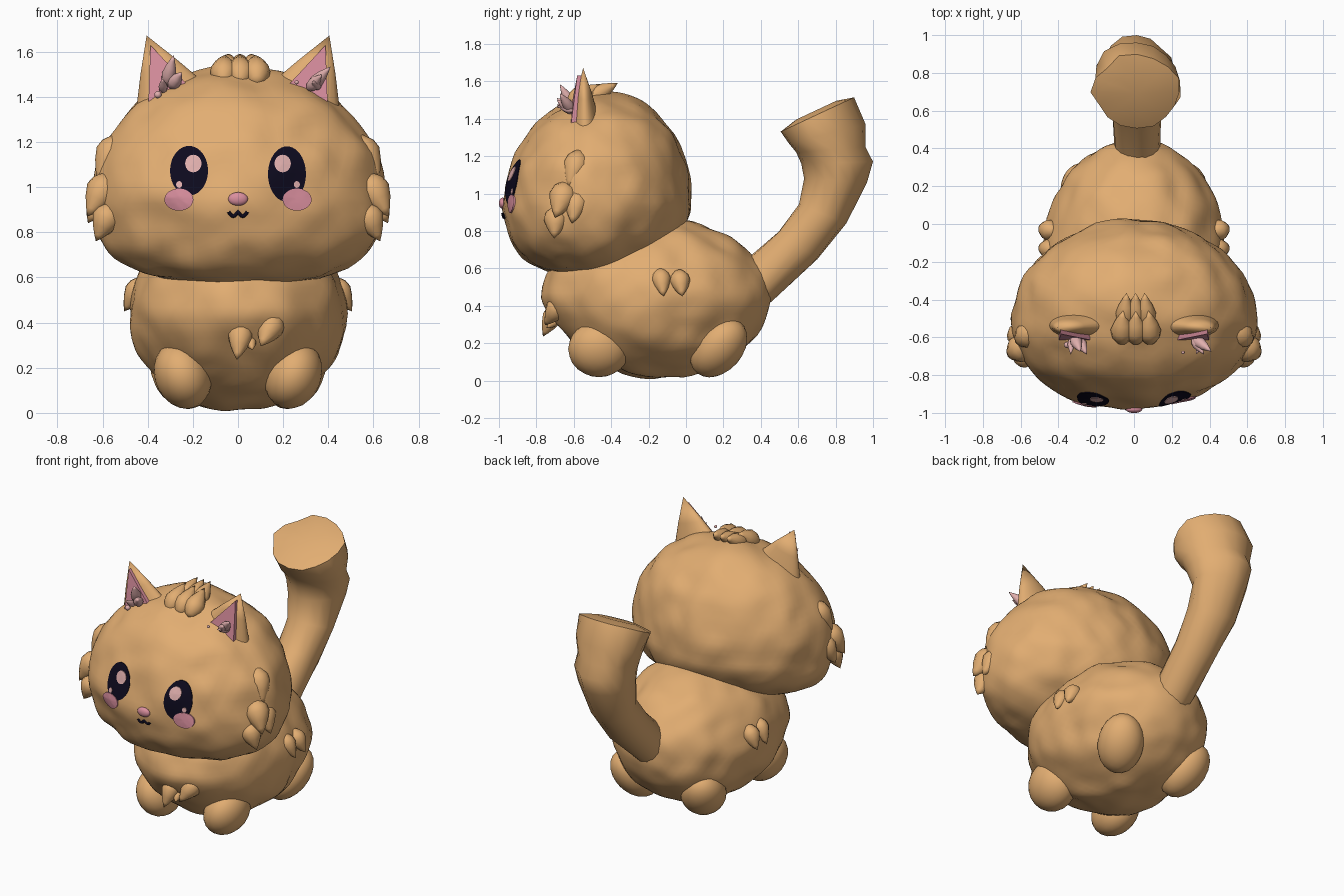
import bpy, bmesh, math
from mathutils import Vector, noise
from mathutils.bvhtree import BVHTree

if "Cube" in bpy.data.objects:
    bpy.data.objects.remove(bpy.data.objects["Cube"])


def material(name, r, g, b):
    m = bpy.data.materials.new(name)
    m.use_nodes = True
    m.diffuse_color = (r, g, b, 1)
    bsdf = next(n for n in m.node_tree.nodes if n.type == "BSDF_PRINCIPLED")
    bsdf.inputs["Base Color"].default_value = (r, g, b, 1)
    return m


FUR = material("ginger_fur", 0.76, 0.42, 0.168)
PINK = material("pink", 0.70, 0.275, 0.345)
PALE = material("pale_pink", 0.75, 0.43, 0.42)
DARK = material("dark_navy", 0.004, 0.003, 0.013)


def finish(bm, name, mat, angle=50):
    bmesh.ops.recalc_face_normals(bm, faces=bm.faces[:])
    me = bpy.data.meshes.new(name)
    bm.to_mesh(me)
    bm.free()
    me.materials.append(mat)
    for p in me.polygons:
        p.use_smooth = True
    me.set_sharp_from_angle(angle=math.radians(angle))
    ob = bpy.data.objects.new(name, me)
    bpy.context.collection.objects.link(ob)
    return ob


def blob(shape, lumps=0.0, detail=5):
    """Unit sphere reshaped by a function, with soft fur lumps."""
    bm = bmesh.new()
    bmesh.ops.create_icosphere(bm, subdivisions=detail, radius=1)
    for v in bm.verts:
        d = v.co.copy()
        p = Vector(shape(d))
        n = noise.noise(p * 5.5) + 0.5 * noise.noise(p * 9)
        v.co = p + d * n * lumps
    return bm


def ellipsoid(name, centre, radii, mat, lean=(0, 0)):
    c, r = Vector(centre), radii
    bm = blob(lambda d: c + Vector((d.x * r[0] + lean[0] * d.z,
                                    d.y * r[1] + lean[1] * d.z, d.z * r[2])), detail=3)
    return finish(bm, name, mat)


def loft(name, rings, mat, angle=50):
    """Skin a list of closed rings; a one-point ring closes to a tip."""
    bm = bmesh.new()
    loops = [[bm.verts.new(p) for p in r] for r in rings]
    for a, b in zip(loops, loops[1:]):
        n = max(len(a), len(b))
        for i in range(n):
            j = (i + 1) % n
            if len(a) == 1:
                bm.faces.new((a[0], b[i], b[j]))
            elif len(b) == 1:
                bm.faces.new((a[i], a[j], b[0]))
            else:
                bm.faces.new((a[i], a[j], b[j], b[i]))
    for end in (loops[0], loops[-1]):
        if len(end) > 2:
            bm.faces.new(end)
    return finish(bm, name, mat, angle)


def ring(c, u, v, n):
    return [c + u * math.cos(t) + v * math.sin(t)
            for t in (2 * math.pi * i / n for i in range(n))]


def tuft(name, base, tip, r, mat=FUR):
    """Plump pointed lock of fur from base to tip."""
    a, b = Vector(base), Vector(tip)
    q = (b - a).to_track_quat("Z", "Y")
    u, v = q @ Vector((r, 0, 0)), q @ Vector((0, r, 0))
    prof = ((0.08, 0.5), (0.25, 0.9), (0.42, 1), (0.65, 0.72), (0.85, 0.34))
    rings = [[a]] + [ring(a.lerp(b, t), u * k, v * k, 12) for t, k in prof] + [[b]]
    return loft(name, rings, mat, 70)


# Head: widest low at the cheeks, flatter underneath
def head_shape(d):
    low = min(d.z, 0) ** 2
    return (d.x * 0.65 * (1 + 0.3 * low),
            -0.475 + d.y * 0.5 - 0.1 * low + 0.04 * max(d.z, 0) - 0.04 * d.x ** 2,
            0.955 + d.z * (0.58 if d.z > 0 else 0.395))


bm = blob(head_shape, lumps=0.02)
face = BVHTree.FromBMesh(bm)
finish(bm, "head", FUR)


def on_face(x, z, lift=0.0):
    hit = face.ray_cast(Vector((x, -3, z)), Vector((0, 1, 0)))[0]
    return Vector((x, hit.y - lift, z))


# Body: belly tucked in above the front paws
def body_shape(d):
    tuck = 1 + 0.22 * min(d.z, 0) if d.y < 0 else 1
    return d.x * 0.478, -0.16 + d.y * 0.61 * tuck, 0.44 + d.z * 0.43


finish(blob(body_shape, lumps=0.02), "body", FUR)

# Legs
for s, side in ((1, "left"), (-1, "right")):
    ellipsoid("front_leg_" + side, (s * 0.245, -0.465, 0.168), (0.128, 0.165, 0.15),
              FUR, (s * 0.018, 0.0))
    ellipsoid("back_leg_" + side, (s * 0.25, 0.175, 0.175), (0.135, 0.145, 0.158),
              FUR, (s * 0.03, 0.05))

# Tail: inner edge (y, z), outer edge (y, z), half width
tail = ((0.26, 0.58, 0.38, 0.36, 0.11), (0.36, 0.67, 0.48, 0.43, 0.12),
        (0.49, 0.80, 0.70, 0.65, 0.13), (0.61, 0.94, 0.86, 0.84, 0.145),
        (0.635, 1.08, 0.97, 1.06, 0.17), (0.625, 1.16, 0.995, 1.17, 0.19),
        (0.60, 1.22, 0.96, 1.25, 0.20),
        (0.55, 1.27, 0.965, 1.37, 0.23), (0.505, 1.33, 0.89, 1.51, 0.23))
rings = []
for iy, iz, oy, oz, w in tail:
    a, b = Vector((0.015, iy, iz)), Vector((0.015, oy, oz))
    c = (a + b) / 2
    pts = ring(c, (b - a) / 2, Vector((w, 0, 0)), 16)
    rings.append([p + (p - c) * 0.15 * noise.noise(p * 7) for p in pts])
crown = sum(rings[-1], Vector()) / 16 + Vector((0, -0.01, 0.02))
rings.append([p.lerp(crown, 0.45) + Vector((0, 0, 0.015)) for p in rings[-1]])
rings.append([crown])
loft("tail", rings, FUR, 45)

# Ears with pink inner plates
for s, side in ((1, "left"), (-1, "right")):
    base, tip = Vector((s * 0.29, -0.535, 1.39)), Vector((s * 0.405, -0.55, 1.672))
    u, v = Vector((s * 0.162, 0, -0.055)), Vector((0, 0.072, 0))
    loft("ear_" + side, [ring(base, u, v, 24),
                         ring(base.lerp(tip, 0.5), u * 0.52, v * 0.56, 24), [tip]], FUR)
    tri = [Vector((s * 0.388, -0.582, 1.63)), Vector((s * 0.397, -0.615, 1.37)),
           Vector((s * 0.225, -0.615, 1.455))]
    loft("inner_ear_" + side, [tri, [p + Vector((0, 0.045, 0)) for p in tri]], PINK, 30)

# Pale fur in the ears
for i, (base, tip, r) in enumerate((
        ((-0.32, -0.59, 1.44), (-0.285, -0.675, 1.585), 0.032),
        ((-0.30, -0.60, 1.44), (-0.25, -0.69, 1.51), 0.03),
        ((-0.33, -0.60, 1.42), (-0.335, -0.69, 1.48), 0.02),
        ((0.31, -0.60, 1.43), (0.41, -0.675, 1.535), 0.03),
        ((0.31, -0.60, 1.43), (0.37, -0.69, 1.50), 0.027),
        ((0.36, -0.60, 1.44), (0.33, -0.69, 1.47), 0.02))):
    tuft(f"ear_fur_{i}", base, tip, r, PALE)
ellipsoid("ear_bead_left", (0.26, -0.68, 1.465), (0.009,) * 3, PALE)
ellipsoid("ear_bead_right", (-0.355, -0.64, 1.41), (0.016,) * 3, PALE)

# Crown tuft: overlapping rows of locks swept back
for i, x in enumerate((-0.065, 0.01, 0.085)):
    tuft(f"crown_front_{i}", (x, -0.635, 1.46), (x * 0.9, -0.46, 1.585), 0.062)
for i, x in enumerate((-0.05, 0.01, 0.07)):
    tuft(f"crown_back_{i}", (x, -0.55, 1.49), (x * 0.8, -0.365, 1.59), 0.052)

# Cheek and flank tufts, mostly sunk into the fur
side_tufts = (("cheek_high", (0.52, -0.56, 1.23), (0.625, -0.63, 1.03), 0.07),
              ("cheek_middle", (0.555, -0.63, 1.06), (0.668, -0.70, 0.87), 0.075),
              ("cheek_back", (0.57, -0.57, 1.02), (0.665, -0.61, 0.84), 0.065),
              ("cheek_low", (0.55, -0.69, 0.93), (0.63, -0.705, 0.76), 0.065),
              ("flank_front", (0.415, -0.14, 0.60), (0.505, -0.12, 0.45), 0.052),
              ("flank_back", (0.415, -0.04, 0.59), (0.505, -0.02, 0.45), 0.055))
for s, side in ((1, "left"), (-1, "right")):
    for name, a, b, r in side_tufts:
        tuft(f"{name}_tuft_{side}", (s * a[0], *a[1:]), (s * b[0], *b[1:]), r)

# Chest tufts
tuft("chest_tuft_middle", (0.02, -0.68, 0.41), (-0.005, -0.765, 0.235), 0.055)
tuft("chest_tuft_side", (0.175, -0.65, 0.44), (0.10, -0.755, 0.295), 0.06)
tuft("chest_tuft_small", (0.05, -0.69, 0.33), (0.065, -0.745, 0.28), 0.025)


# Face: thin plates hugging the head for eyes, highlights and blush
def plate(name, x, z, rx, rz, lift, mat):
    rings = [[on_face(x, z, lift)]]
    for k in (0.2, 0.4, 0.6, 0.8, 1.0):
        rings.append([on_face(p.x, p.z, lift) for p in
                      ring(Vector((x, 0, z)), Vector((rx * k, 0, 0)),
                           Vector((0, 0, rz * k)), 40)])
    rings.append([p + Vector((0, lift + 0.002, 0)) for p in rings[-1]])
    return loft(name, rings, mat)


for s, side, ez, erz in ((1, "left", 1.058, 0.123), (-1, "right", 1.073, 0.11)):
    plate("eye_" + side, s * 0.217, ez, 0.084, erz, 0.004, DARK)
    plate("eye_shine_" + side, s * 0.198, 1.105, 0.036, 0.039, 0.0075, PALE)
    plate("eye_glint_" + side, s * 0.261, 1.012, 0.013, 0.015, 0.0075, PALE)
    plate("blush_" + side, s * 0.262, 0.945, 0.064, 0.049, 0.0078, PINK)
ellipsoid("nose", on_face(0, 0.948), (0.044, 0.02, 0.03), PINK)

# Mouth
cu = bpy.data.curves.new("mouth", "CURVE")
cu.dimensions = "3D"
cu.bevel_depth = 0.008
cu.bevel_resolution = 2
sp = cu.splines.new("POLY")
steps = 24
sp.points.add(steps)
for i, pt in enumerate(sp.points):
    t = i / steps
    p = on_face(-0.042 + 0.084 * t, 0.892 - 0.02 * abs(math.sin(2 * math.pi * t)), 0.001)
    pt.co = (*p, 1)
cu.materials.append(DARK)
mouth = bpy.data.objects.new("mouth", cu)
bpy.context.collection.objects.link(mouth)
